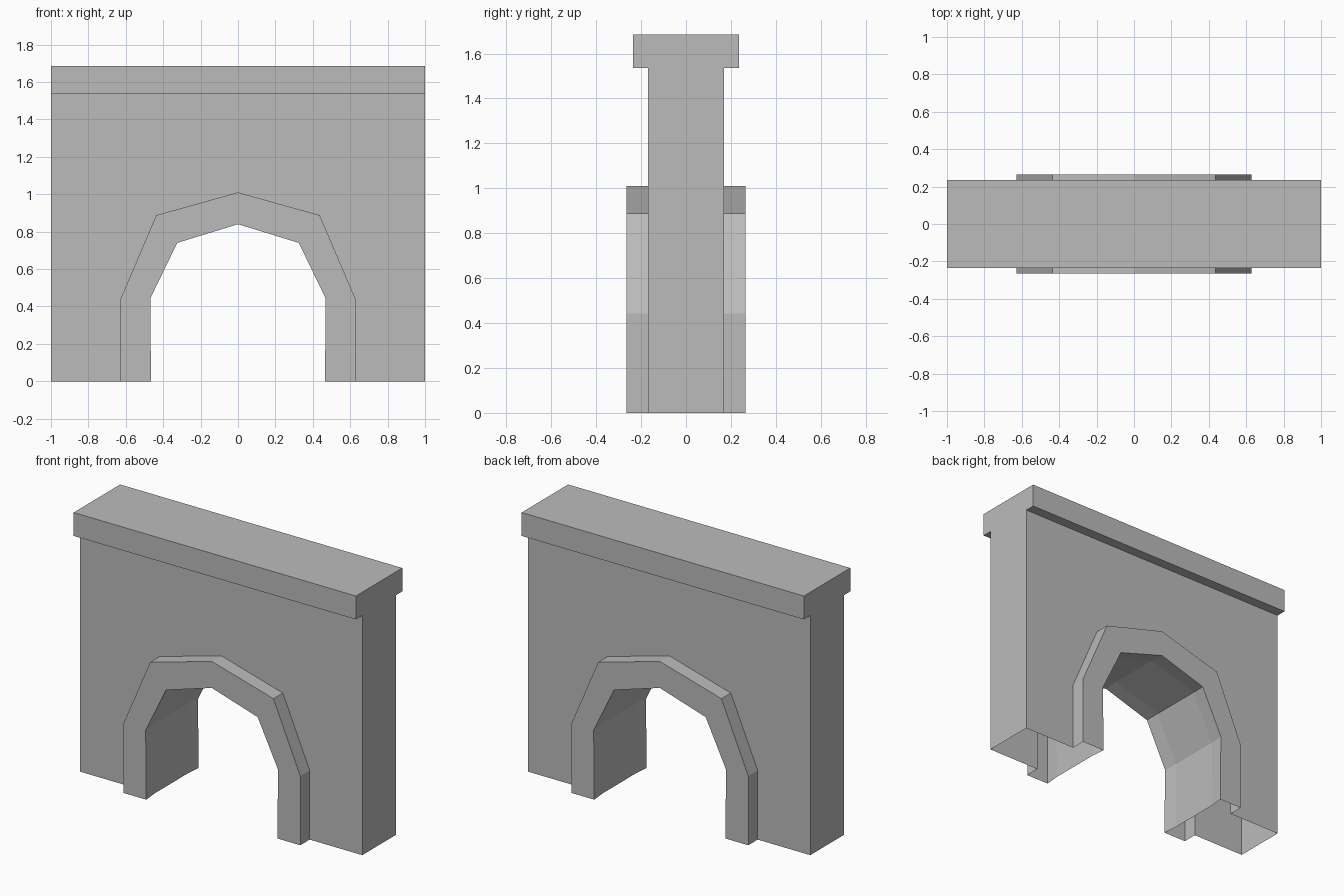
import bpy
import bmesh

cube = bpy.data.objects.get("Cube")
if cube:
    bpy.data.objects.remove(cube, do_unlink=True)

# Single stone colour
stone = bpy.data.materials.new("stone grey")
stone.use_nodes = True
stone.diffuse_color = (0.5, 0.5, 0.5, 1)
stone.node_tree.nodes["Principled BSDF"].inputs["Base Color"].default_value = stone.diffuse_color

HALF_LENGTH = 1.0
WALL_Y, COPING_Y, SURROUND_Y = 0.17, 0.235, 0.265
COPING_BASE, TOP = 1.535, 1.685


def mirrored(half):
    """Complete an arch from its right half, listed foot to crown."""
    return half + [(-x, z) for x, z in reversed(half[:-1])]


outer = mirrored([(0.627, 0), (0.627, 0.443), (0.437, 0.888), (0, 1.01)])
inner = mirrored([(0.465, 0), (0.469, 0.443), (0.325, 0.74), (0, 0.84)])
# The middle of the passage is a touch wider than its mouths
passage = [(x * 1.02, z * 1.008) for x, z in inner]


def at_y(points, y):
    return [(x, y, z) for x, z in points]


def face(bm, points):
    bm.faces.new([bm.verts.new(p) for p in points])


def strip(bm, row_a, row_b):
    """Bridge two rows of points with quads."""
    for i in range(len(row_a) - 1):
        face(bm, [row_a[i], row_a[i + 1], row_b[i + 1], row_b[i]])


def finish(bm, name):
    bmesh.ops.remove_doubles(bm, verts=bm.verts[:], dist=0.0005)
    bmesh.ops.recalc_face_normals(bm, faces=bm.faces[:])
    mesh = bpy.data.meshes.new(name)
    bm.to_mesh(mesh)
    bm.free()
    mesh.materials.append(stone)
    obj = bpy.data.objects.new(name, mesh)
    bpy.context.collection.objects.link(obj)


# Wall with overhanging coping: a T section, open underneath
bm = bmesh.new()
half_section = [(WALL_Y, 0), (WALL_Y, COPING_BASE), (COPING_Y, COPING_BASE), (COPING_Y, TOP)]
section = half_section + [(-y, z) for y, z in reversed(half_section)]
ends = [[(x, y, z) for y, z in section] for x in (-HALF_LENGTH, HALF_LENGTH)]
for end in ends:
    face(bm, end)
# Coping sides, underside and top, leaving out the two pierced wall faces
strip(bm, ends[0][1:-1], ends[1][1:-1])
# Wall faces, cut around the arch
panel = [(HALF_LENGTH, 0), (HALF_LENGTH, COPING_BASE),
         (-HALF_LENGTH, COPING_BASE), (-HALF_LENGTH, 0)]
for side in (-1, 1):
    face(bm, at_y(panel + outer[::-1], side * WALL_Y))
finish(bm, "wall_and_coping")

# Raised arch surround with the passage lining, open underneath
bm = bmesh.new()
for side in (-1, 1):
    front = side * SURROUND_Y
    back = side * WALL_Y
    strip(bm, at_y(outer, back), at_y(outer, front))
    strip(bm, at_y(outer, front), at_y(inner, front))
    strip(bm, at_y(inner, front), at_y(passage, back))
strip(bm, at_y(passage, -WALL_Y), at_y(passage, WALL_Y))
finish(bm, "arch_surround")
